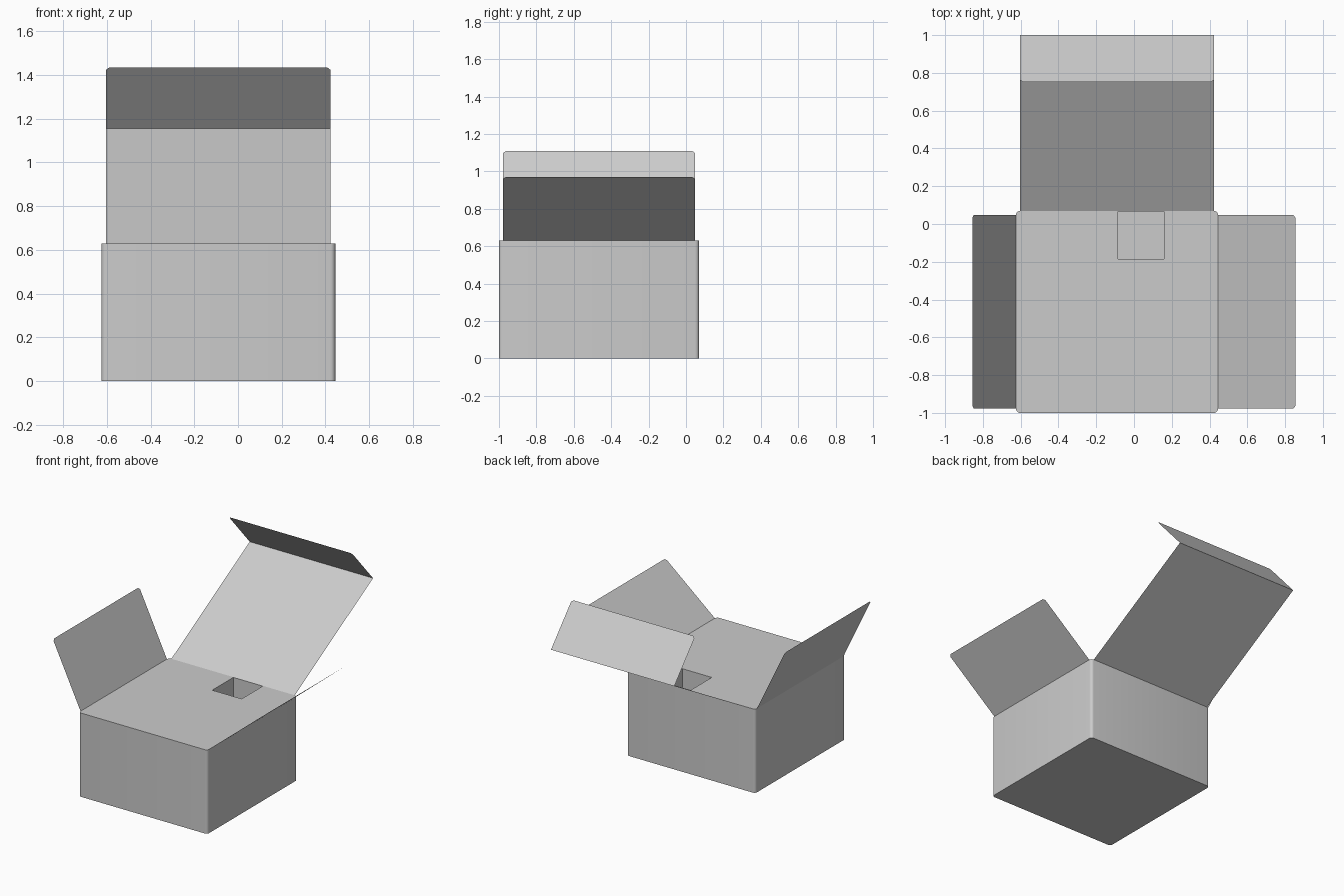
import bpy, bmesh
from mathutils import Vector

old = bpy.data.objects.get("Cube")
if old:
    bpy.data.objects.remove(old, do_unlink=True)

# One plain cardboard colour
card = bpy.data.materials.new("grey_card")
card.use_nodes = True
card.diffuse_color = (0.6, 0.6, 0.6, 1)
card.node_tree.nodes["Principled BSDF"].inputs["Base Color"].default_value = card.diffuse_color

LEFT, RIGHT, FRONT, BACK, TOP = 0.445, -0.625, -1.0, 0.07, 0.63
ROUND = 0.022


def add_object(name, bm):
    mesh = bpy.data.meshes.new(name)
    bm.to_mesh(mesh)
    bm.free()
    mesh.materials.append(card)
    obj = bpy.data.objects.new(name, mesh)
    bpy.context.collection.objects.link(obj)
    return obj


def block(name, low, high, radius=0):
    """Box between two corners, with optionally rounded upright edges."""
    low, high = Vector(low), Vector(high)
    bm = bmesh.new()
    bmesh.ops.create_cube(bm, size=1)
    for v in bm.verts:
        v.co = (low + high) / 2 + v.co * (high - low)
    if radius:
        upright = [e for e in bm.edges
                   if abs(e.verts[0].co.z - e.verts[1].co.z) > 0.1]
        bmesh.ops.bevel(bm, geom=upright, offset=radius, segments=5,
                        profile=0.5, affect='EDGES')
    return add_object(name, bm)


def flap(name, start, end, reach, trim=0.015):
    """Thin sheet from a hinge line, with trimmed outer corners."""
    a, b, reach = Vector(start), Vector(end), Vector(reach)
    side = (b - a).normalized() * trim
    back = reach.normalized() * trim
    points = [a, b]
    if trim:
        points += [b + reach - back, b + reach - side,
                   a + reach + side, a + reach - back]
    else:
        points += [b + reach, a + reach]
    bm = bmesh.new()
    bm.faces.new([bm.verts.new(p) for p in points])
    return add_object(name, bm)


# Box body with a square pocket in its top
body = block("box_body", (RIGHT, FRONT, 0), (LEFT, BACK, TOP), ROUND)
cutter = block("pocket_cutter", (-0.085, -0.185, TOP - 0.25), (0.16, 0.066, TOP + 0.1))
cutter.hide_render = True
cut = body.modifiers.new("pocket", 'BOOLEAN')
cut.operation = 'DIFFERENCE'
cut.solver = 'EXACT'
cut.object = cutter
bpy.ops.object.select_all(action='DESELECT')
bpy.context.view_layer.objects.active = body
body.select_set(True)
bpy.ops.object.modifier_apply(modifier=cut.name)
bpy.data.objects.remove(cutter, do_unlink=True)
bpy.ops.object.shade_smooth_by_angle(angle=0.6)

# Side flaps, opened to different angles
y0, y1 = FRONT + ROUND, BACK - ROUND
flap("left_flap", (LEFT, y0, TOP), (LEFT, y1, TOP), (0.41, 0, 0.34))
flap("right_flap", (RIGHT, y1, TOP), (RIGHT, y0, TOP), (-0.23, 0, 0.48))

# Raised lid and its tuck flap folded back over it
x0, x1 = RIGHT + ROUND, LEFT - ROUND
rise = TOP + 0.525
flap("lid", (x0, BACK, TOP), (x1, BACK, TOP), (0, 1 - BACK, 0.525), trim=0)
flap("tuck_flap", (x0, 1, rise), (x1, 1, rise), (0, -0.248, 0.28))
